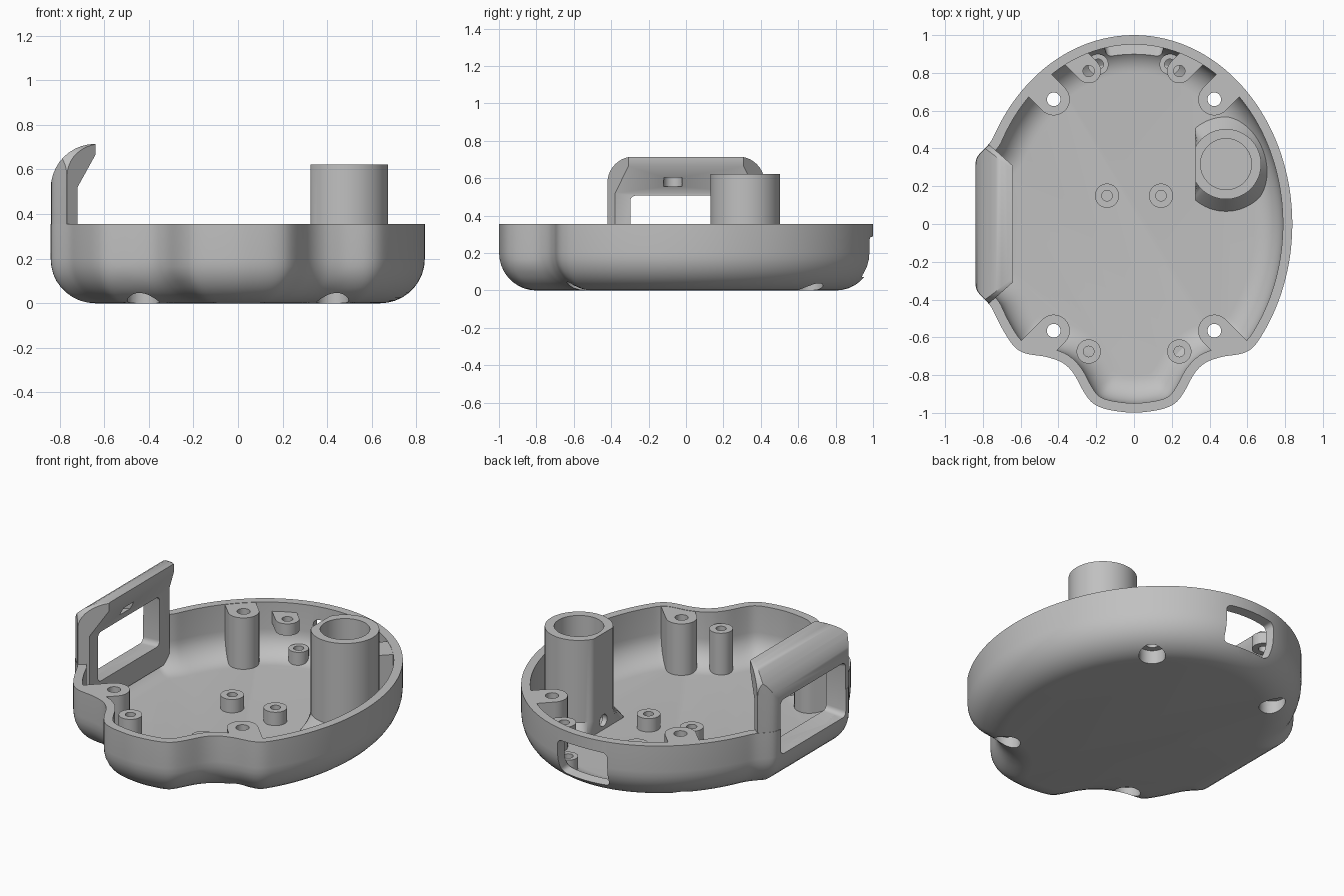
import bpy, bmesh
from math import sin, cos, pi, sqrt, hypot, atan2, degrees, radians

if "Cube" in bpy.data.objects:
    bpy.data.objects.remove(bpy.data.objects["Cube"])

grey = bpy.data.materials.new("plain_grey")
grey.use_nodes = True
grey.diffuse_color = (0.53, 0.53, 0.53, 1)
grey.node_tree.nodes["Principled BSDF"].inputs["Base Color"].default_value = (0.53, 0.53, 0.53, 1)

RIM = 0.355
N = 320


# ---- helpers ----
def make(name, bm):
    bmesh.ops.remove_doubles(bm, verts=bm.verts, dist=1e-5)
    bmesh.ops.recalc_face_normals(bm, faces=bm.faces)
    me = bpy.data.meshes.new(name)
    bm.to_mesh(me)
    bm.free()
    me.materials.append(grey)
    ob = bpy.data.objects.new(name, me)
    bpy.context.collection.objects.link(ob)
    return ob


def skin(name, loops):
    """Closed solid through a list of rings, capped at both ends."""
    bm = bmesh.new()
    rings = [[bm.verts.new(p) for p in loop] for loop in loops]
    n = len(rings[0])
    for a, b in zip(rings, rings[1:]):
        for i in range(n):
            j = (i + 1) % n
            bm.faces.new((a[i], a[j], b[j], b[i]))
    bm.faces.new(rings[0])
    bm.faces.new(rings[-1])
    return make(name, bm)


def prism(name, pts, axis, lo, hi):
    place = {"x": lambda a, b, h: (h, a, b),
             "y": lambda a, b, h: (a, h, b),
             "z": lambda a, b, h: (a, b, h)}[axis]
    return skin(name, [[place(a, b, h) for a, b in pts] for h in (lo, hi)])


def lathe(name, x, y, profile, n=40, flat_x=-9):
    return skin(name, [[(max(flat_x, x + r * cos(2 * pi * i / n)), y + r * sin(2 * pi * i / n), z)
                        for i in range(n)] for r, z in profile])


def boolean(ob, tool, op, keep=False):
    mod = ob.modifiers.new("bool", "BOOLEAN")
    mod.operation, mod.object, mod.solver = op, tool, "EXACT"
    bpy.context.view_layer.objects.active = ob
    bpy.ops.object.modifier_apply(modifier=mod.name)
    if not keep:
        bpy.data.objects.remove(tool)


def arc(cx, cy, r, a0, a1, n=10):
    return [(cx + r * cos(radians(a0 + (a1 - a0) * i / n)),
             cy + r * sin(radians(a0 + (a1 - a0) * i / n))) for i in range(n + 1)]


# ---- plan outline: oval with a front nose and a flat on one side ----
NOSE = [(0, 1.0), (8.9, .992), (13.1, .978), (16.1, .937), (21.2, .858), (24.5, .832),
        (28.3, .823), (33.9, .843), (40.7, .902), (48, .92)]


def outline_radius(t):
    c, s = cos(t), sin(t)
    r = 1 / hypot(c / 0.838, s)
    if c < -.7:
        r = max(r, min(0.84 / -c, 1.19 / (abs(s) - c)))
    phi = abs(degrees(atan2(c, -s)))
    for (p0, r0), (p1, r1) in zip(NOSE, NOSE[1:]):
        if p0 <= phi < p1:
            r = min(r, r0 + (r1 - r0) * (phi - p0) / (p1 - p0))
    return r


ANG = [2 * pi * i / N for i in range(N)]
RAD = [outline_radius(t) for t in ANG]
for _ in range(3):
    RAD = [(RAD[i - 1] + 2 * RAD[i] + RAD[(i + 1) % N]) / 4 for i in range(N)]
OUT = [(r * cos(t), r * sin(t)) for r, t in zip(RAD, ANG)]


def ring(d, z):
    """Outline moved inward by d."""
    pts = []
    for t, r in zip(ANG, RAD):
        c, s = cos(t), sin(t)
        best = r - d
        for px, py in OUT:
            a, b = px * c + py * s, px * s - py * c
            if a > 0 and abs(b) < d:
                best = min(best, a - sqrt(d * d - b * b))
        pts.append((best * c, best * s, z))
    return pts


STEPS = [i * pi / 18 for i in range(10)]


def outer(e):
    return [ring(.2 - .2 * sin(t) + e, .2 - .2 * cos(t)) for t in STEPS]


# ---- tray shell ----
shell = skin("tray_shell", outer(0) + [ring(0, RIM), ring(.05, RIM)] +
             [ring(.2 - .15 * sin(t), .195 - .15 * cos(t)) for t in reversed(STEPS)])
core = skin("clip_core", outer(.015) + [ring(.015, RIM - .002)])

# ---- side guard with overhanging hood and chamfered ends ----
hood = [(-.9, .08), (-.72, .08), (-.72, .52), (-.64, .665), (-.64, .715)] + \
    arc(-.64, .515, .2, 90, 180) + [(-.84, .3), (-.9, .3)]
guard = prism("side_guard", hood, "y", -.5, .5)
gate = [(-.42, 0), (.42, 0)] + arc(.28, .576, .14, 0, 90) + arc(-.28, .576, .14, 90, 180)
boolean(guard, prism("guard_outline", gate, "x", -1, -.5), "INTERSECT")
ends = [(-.95, -.45), (-.80, -.45), (-.62, -.29), (-.62, .29), (-.80, .45), (-.95, .45)]
boolean(guard, prism("guard_ends", ends, "z", -.1, 1), "INTERSECT")
boolean(guard, skin("guard_plan", outer(.002) + [ring(.002, .9)]), "INTERSECT")
boolean(guard, lathe("guard_notch", -.69, -.07, [(.05, .555), (.05, .605)]), "DIFFERENCE")


def window(axis, h0, h1, c, w, zc, z0, g):
    """Flared opening cutter: half sizes w, z0 growing by g."""
    def rect(k):
        r = .03
        a, b = w + k - r, z0 + k - r
        pts = []
        for sx, sz, start in ((1, 1, 0), (-1, 1, 90), (-1, -1, 180), (1, -1, 270)):
            pts += arc(c + sx * a, zc + sz * b, r, start, start + 90, 5)
        return pts
    put = (lambda p, h: (h, p[0], p[1])) if axis == "x" else (lambda p, h: (p[0], h, p[1]))
    return skin("window_cutter", [[put(p, h) for p in rect(k)] for k, h in ((0, h0), (g, h1))])


side_window = window("x", -.66, -.90, -.005, .285, .36, .14, .03)
boolean(guard, side_window, "DIFFERENCE", keep=True)
boolean(shell, side_window, "DIFFERENCE")
boolean(shell, window("y", .84, 1.03, 0, .135, .175, .08, .04), "DIFFERENCE")


# ---- corner screw posts and back tabs, webbed to the wall ----
def webbed(name, x, y, r, z0, z1):
    sx, sy = (1 if x > 0 else -1), (1 if y > 0 else -1)
    inward = degrees(atan2(-sy, -sx))
    pts = arc(x, y, r, inward - 90, inward + 90, 18)
    far = [(px + .25 * sx, py + .25 * sy) for px, py in (pts[-1], pts[0])]
    ob = prism(name, pts + far, "z", z0, z1)
    boolean(ob, core, "INTERSECT", keep=True)
    return ob


parts = [shell, guard]
for sx, side in ((-1, "right"), (1, "left")):
    for y, end in ((.66, "back"), (-.565, "front")):
        x = sx * .425
        post = webbed(f"{end}_{side}_screw_post", x, y, .085, .02, .5)
        bore = lathe("bore_cutter", x, y, [(.072, -.1), (.072, .08), (.036, .08), (.036, .6)])
        boolean(post, bore, "DIFFERENCE", keep=True)
        boolean(shell, bore, "DIFFERENCE")
        parts.append(post)
    tab = webbed(f"back_{side}_tab", sx * .24, .81, .065, .23, .30)
    boolean(tab, lathe("tab_hole", sx * .24, .81, [(.03, .1), (.03, .4)]), "DIFFERENCE")
    parts.append(tab)
    # plain standoffs on the floor
    for label, x, y, r, top in (("front", .24, -.675, .064, .295), ("middle", .143, .15, .064, .125),
                                ("back", .19, .845, .055, .125)):
        standoff = lathe(f"{label}_{side}_standoff", sx * x, y,
                         [(r, .03), (r, top), (.028, top), (.028, .06)])
        boolean(standoff, core, "INTERSECT", keep=True)
        parts.append(standoff)

# ---- tall socket tube with flared, flattened foot and a wire hole ----
tube = lathe("socket_tube", .487, .317,
             [(.25, .03), (.25, .05), (.186, .13), (.186, .622), (.135, .622), (.135, .05)], 72, .325)
boolean(tube, skin("foot_clip", outer(.015) + [ring(.015, .9)]), "INTERSECT")
boolean(tube, prism("wire_hole", arc(.317, .10, .035, 0, 345, 23), "x", .25, .45), "DIFFERENCE")
parts.append(tube)
bpy.data.objects.remove(core)

# ---- smooth shading with sharp edges kept ----
for ob in parts:
    bpy.ops.object.select_all(action="DESELECT")
    ob.select_set(True)
    bpy.context.view_layer.objects.active = ob
    bpy.ops.object.shade_smooth_by_angle(angle=radians(32))
